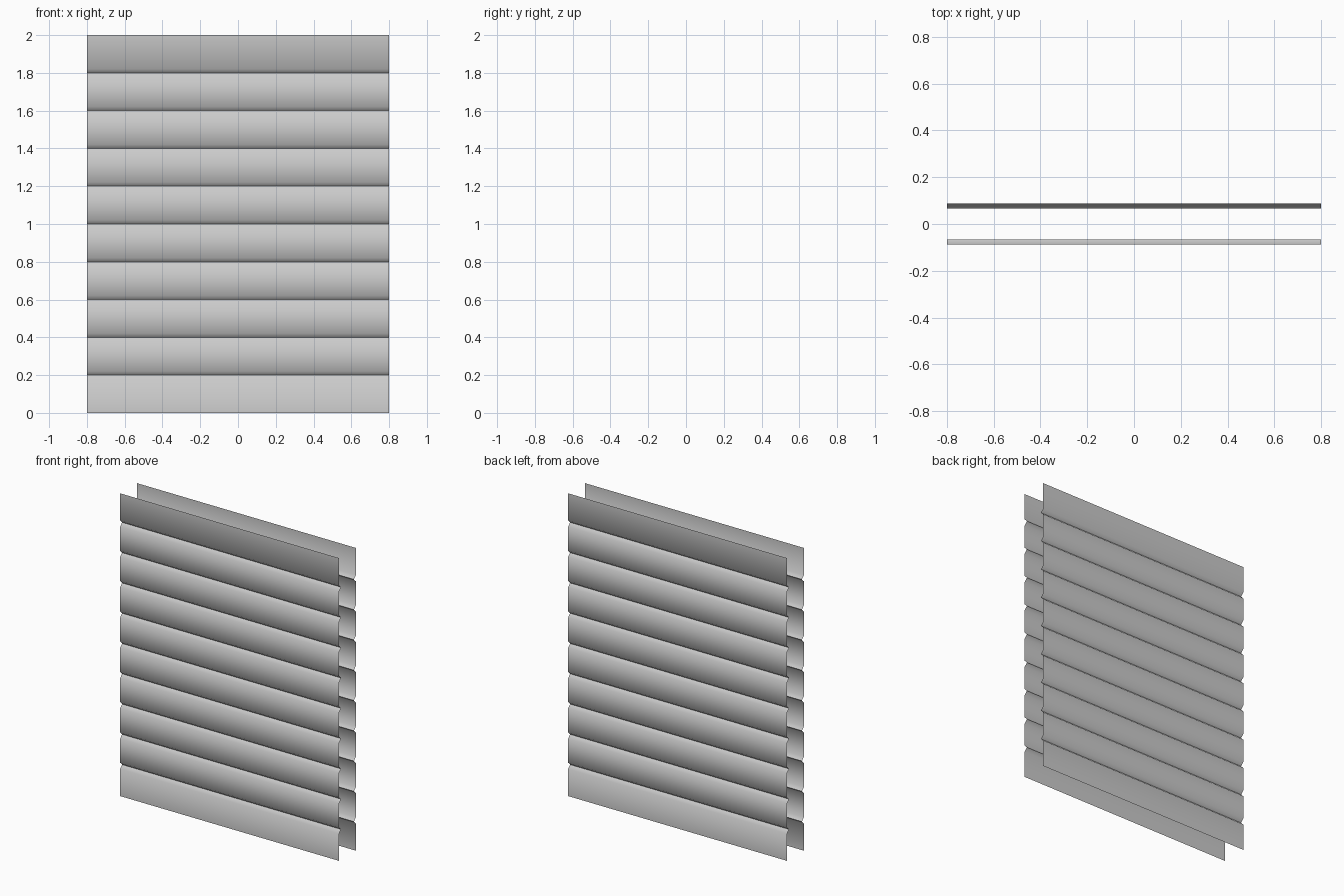
import bpy, math

if "Cube" in bpy.data.objects:
    bpy.data.objects.remove(bpy.data.objects["Cube"])

HALF_W = 0.8      # half width of a panel
OUTER = 0.088     # distance of the slat faces from the centre plane
DEPTH = 0.021     # groove depth
HALF_G = 0.021    # half height of a groove
PITCH = 0.2       # slat height
SLATS = 10


def groove_profile():
    """Side profile (distance from centre, z) with V grooves between slats."""
    pts = [(OUTER, 0.0)]
    for i in range(1, SLATS):
        z = i * PITCH
        pts += [(OUTER, z - HALF_G), (OUTER - DEPTH, z), (OUTER, z + HALF_G)]
    return pts + [(OUTER, SLATS * PITCH)]


def panel(name, side):
    """Thin grooved sheet; side is -1 for the front and 1 for the back."""
    prof = groove_profile()
    verts = [(x * -side, side * d, z) for d, z in prof for x in (-HALF_W, HALF_W)]
    faces = [(2 * i, 2 * i + 1, 2 * i + 3, 2 * i + 2) for i in range(len(prof) - 1)]
    mesh = bpy.data.meshes.new(name)
    mesh.from_pydata(verts, [], faces)
    mesh.update()
    obj = bpy.data.objects.new(name, mesh)
    bpy.context.collection.objects.link(obj)
    # Soft slat edges, sharp groove bottoms
    bpy.ops.object.select_all(action='DESELECT')
    obj.select_set(True)
    bpy.context.view_layer.objects.active = obj
    bpy.ops.object.shade_smooth_by_angle(angle=math.radians(60))
    return obj


# Two grooved sheets facing outwards, open between them
panel("front_slat_panel", -1)
panel("back_slat_panel", 1)
